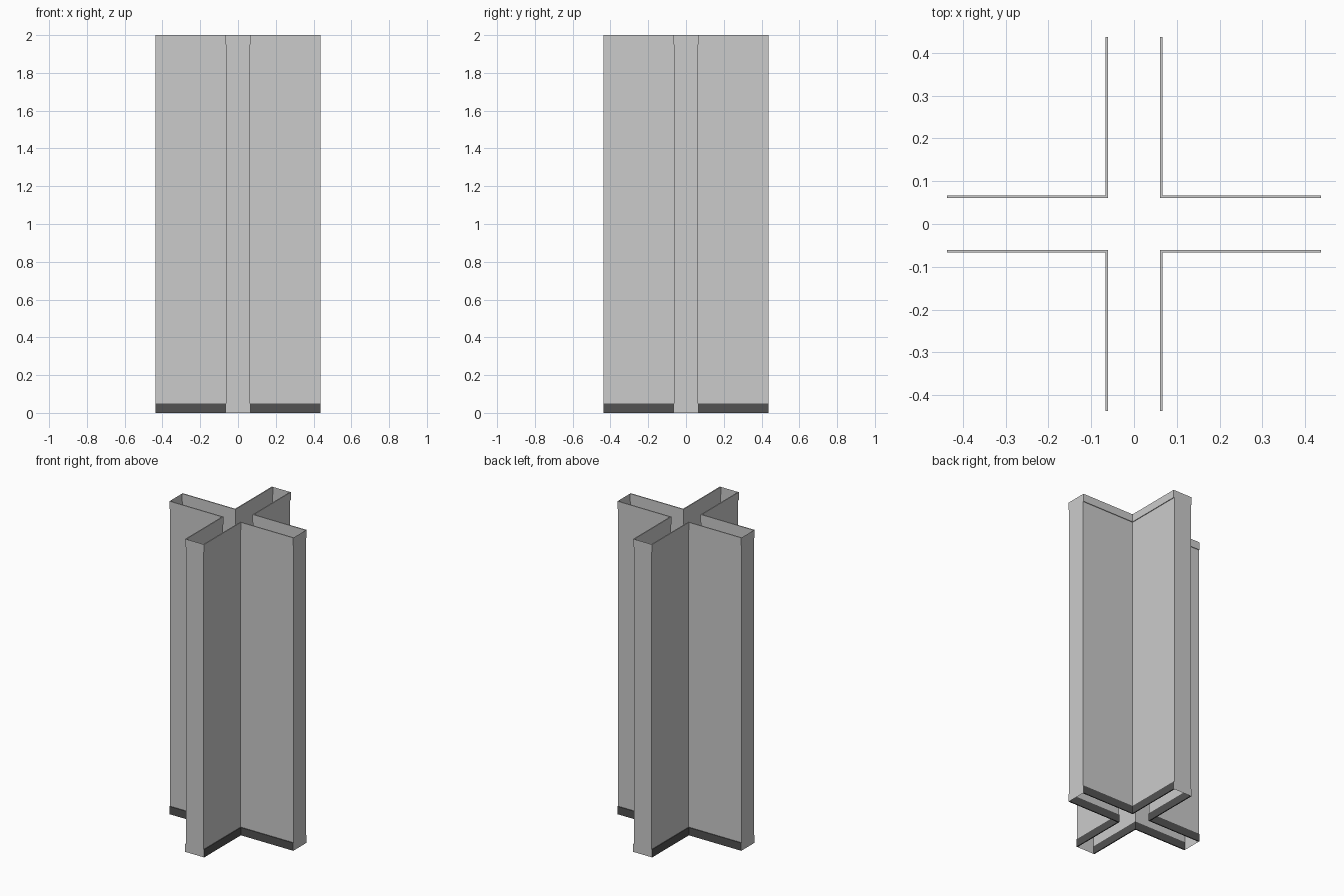
import bpy, bmesh
from mathutils import Matrix
from math import pi

if "Cube" in bpy.data.objects:
    bpy.data.objects.remove(bpy.data.objects["Cube"])

H = 2.0          # height
R = 0.4375       # arm reach
W = 0.0625       # half wall thickness
A, B = 0.0605, 0.067   # inner and outer offset of the trim
T = 0.05         # trim height


def material(name, v):
    m = bpy.data.materials.new(name)
    m.diffuse_color = (v, v, v, 1)
    m.use_nodes = True
    m.node_tree.nodes["Principled BSDF"].inputs["Base Color"].default_value = m.diffuse_color
    return m


def prism(name, outline, z0, z1, caps, mats=()):
    bm = bmesh.new()
    low = [bm.verts.new((x, y, z0)) for x, y in outline]
    top = [bm.verts.new((x, y, z1)) for x, y in outline]
    n = len(outline)
    for i in range(n):
        j = (i + 1) % n
        bm.faces.new((low[i], low[j], top[j], top[i]))
    if caps:
        bm.faces.new(low[::-1])
        bm.faces.new(top)
    bm.normal_update()
    # the exposed trim ends stay wall-grey
    if len(mats) > 1:
        for f in bm.faces:
            c = f.calc_center_median()
            if max(c.x, c.y) > R - 0.001:
                f.material_index = 1
    me = bpy.data.meshes.new(name)
    bm.to_mesh(me)
    bm.free()
    for m in mats:
        me.materials.append(m)
    ob = bpy.data.objects.new(name, me)
    bpy.context.collection.objects.link(ob)
    return ob


# hollow cross-shaped wall, open at top and bottom
quarter = [(R, -W), (R, W), (W, W)]
cross = []
for k in range(4):
    c, s = [(1, 0), (0, 1), (-1, 0), (0, -1)][k]
    cross += [(c * x - s * y, s * x + c * y) for x, y in quarter]
prism("cross_wall", cross, 0, H, False)

# skirting and top trim in each of the four inner corners
dark = material("dark_trim", 0.085)
mid = material("mid_trim", 0.56)
grey = material("wall_grey", 0.8)
corner = [(B, B), (B, R), (A, R), (A, A), (R, A), (R, B)]
for name, z0, m in (("skirting", 0, dark), ("top_trim", H - T, mid)):
    for k in range(4):
        ob = prism(f"{name}_{k + 1}", corner, z0, z0 + T, True, (m, grey))
        ob.data.transform(Matrix.Rotation(k * pi / 2, 4, 'Z'))
